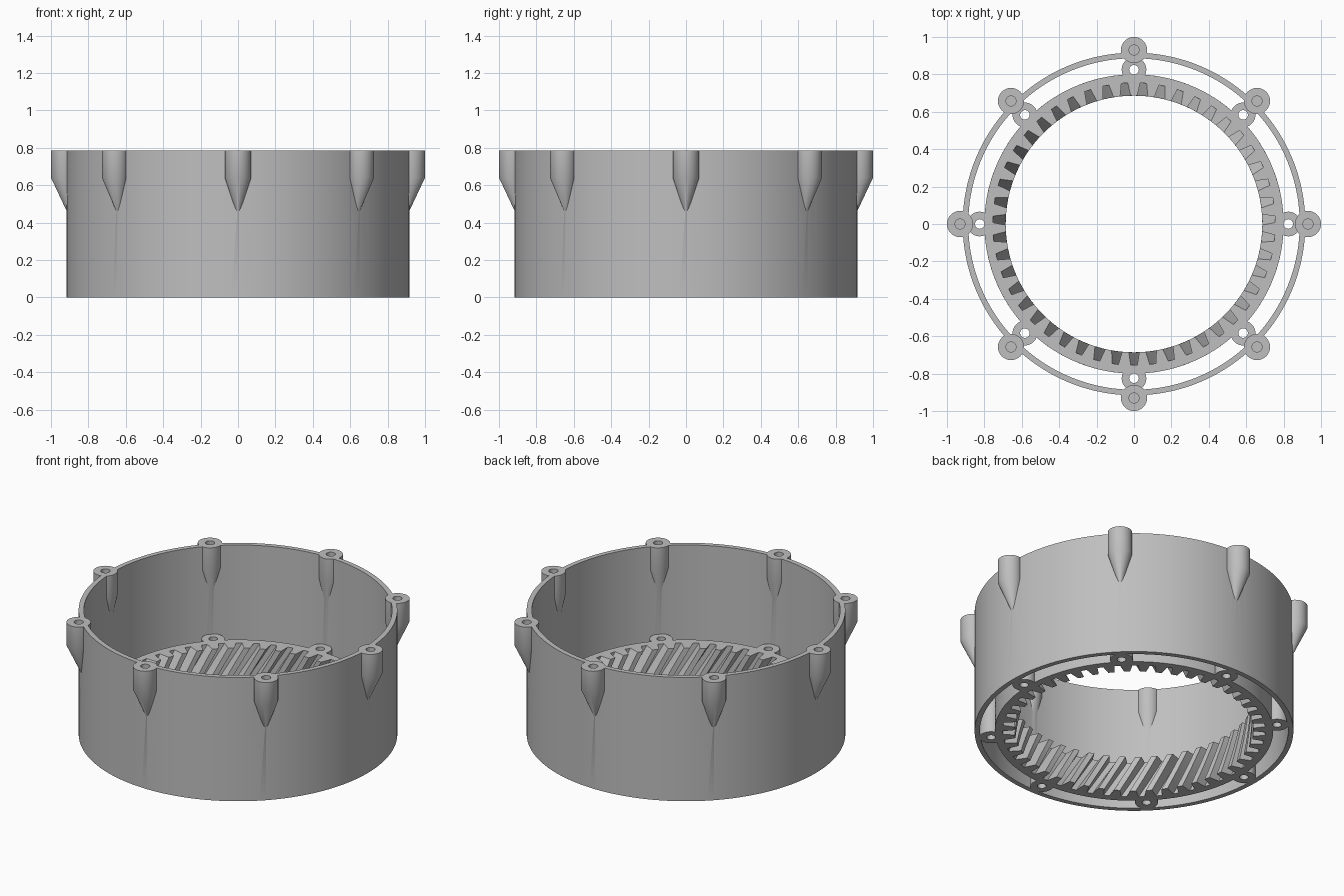
import bpy, bmesh, math
from math import sin, cos, pi, tau

old = bpy.data.objects.get("Cube")
if old:
    bpy.data.objects.remove(old, do_unlink=True)

HEIGHT, GEAR_H = 0.785, 0.225
BOSS_R, LUG_R = 0.93, 0.825      # distances of bosses and lugs from the axis
TEETH, TWIST = 47, -0.18

grey = bpy.data.materials.new("light grey plastic")
grey.use_nodes = True
colour = (0.52, 0.52, 0.52, 1)
grey.diffuse_color = colour
grey.node_tree.nodes["Principled BSDF"].inputs["Base Color"].default_value = colour


def circle(radius, z, n, cx=0.0, cy=0.0):
    return [(cx + radius * cos(tau * i / n), cy + radius * sin(tau * i / n), z)
            for i in range(n)]


def loft(bm, loops, closed=False):
    """Skin equal loops; either cap the ends or join last loop to first."""
    rings = [[bm.verts.new(p) for p in loop] for loop in loops]
    pairs = list(zip(rings, rings[1:]))
    if closed:
        pairs.append((rings[-1], rings[0]))
    else:
        bm.faces.new(rings[0][::-1])
        bm.faces.new(rings[-1])
    for a, b in pairs:
        for i in range(len(a)):
            j = (i + 1) % len(a)
            bm.faces.new((a[i], a[j], b[j], b[i]))


def make(name, bm):
    bmesh.ops.recalc_face_normals(bm, faces=bm.faces)
    mesh = bpy.data.meshes.new(name)
    bm.to_mesh(mesh)
    bm.free()
    mesh.materials.append(grey)
    obj = bpy.data.objects.new(name, mesh)
    bpy.context.collection.objects.link(obj)
    return obj


def around(name, radius, profile, n=32):
    """Eight lofted round parts; profile holds (radius, z, radial shift)."""
    bm = bmesh.new()
    for k in range(8):
        a = k * pi / 4
        loft(bm, [circle(r, z, n, (radius + s) * cos(a), (radius + s) * sin(a))
                  for r, z, s in profile])
    return make(name, bm)


def combine(obj, tool, operation):
    mod = obj.modifiers.new(operation, "BOOLEAN")
    mod.operation, mod.object, mod.solver = operation, tool, "EXACT"
    bpy.context.view_layer.objects.active = obj
    bpy.ops.object.modifier_apply(modifier=mod.name)
    bpy.data.objects.remove(tool, do_unlink=True)


def smooth(obj):
    bpy.ops.object.select_all(action="DESELECT")
    obj.select_set(True)
    bpy.context.view_layer.objects.active = obj
    bpy.ops.object.shade_smooth_by_angle(angle=math.radians(28))


# Thin outer wall
bm = bmesh.new()
loft(bm, [circle(r, z, 160) for r, z in
          ((0.916, 0), (0.916, HEIGHT), (0.886, HEIGHT), (0.886, 0))], closed=True)
wall = make("outer_wall", bm)

# Screw bosses with pointed lower ends, and their blind holes
bosses = around("screw_bosses", BOSS_R,
                [(0.001, 0.43, -0.03), (0.07, 0.64, 0), (0.07, HEIGHT, 0)])
combine(wall, bosses, "UNION")
combine(wall, around("boss_drill", BOSS_R, [(0.027, 0.63, 0), (0.027, 0.9, 0)], 24),
        "DIFFERENCE")
smooth(wall)

# Helical internal gear ring
STEPS, PITCH = 8, tau / TEETH
tooth = [(-0.31, 0.686), (-0.17, 0.755), (0.17, 0.755), (0.31, 0.686)]
inner, outer = [], []
for s in range(STEPS + 1):
    t = s / STEPS
    turn = -pi / 2 + TWIST * (t - 1)
    pts = [(turn + (k + f) * PITCH, r) for k in range(TEETH) for f, r in tooth]
    z = GEAR_H * t
    inner.append([(r * cos(a), r * sin(a), z) for a, r in pts])
    outer.append([(0.8 * cos(a), 0.8 * sin(a), z) for a, r in pts])
bm = bmesh.new()
loft(bm, inner + outer[::-1], closed=True)
gear = make("gear_ring", bm)

# Mounting lugs bridging the gear ring and wall, drilled right through
lugs = around("mounting_lugs", LUG_R, [(0.066, 0, 0), (0.066, GEAR_H, 0)])
combine(lugs, around("lug_drill", LUG_R, [(0.0255, -0.1, 0), (0.0255, 0.4, 0)], 24),
        "DIFFERENCE")
smooth(gear)
smooth(lugs)
